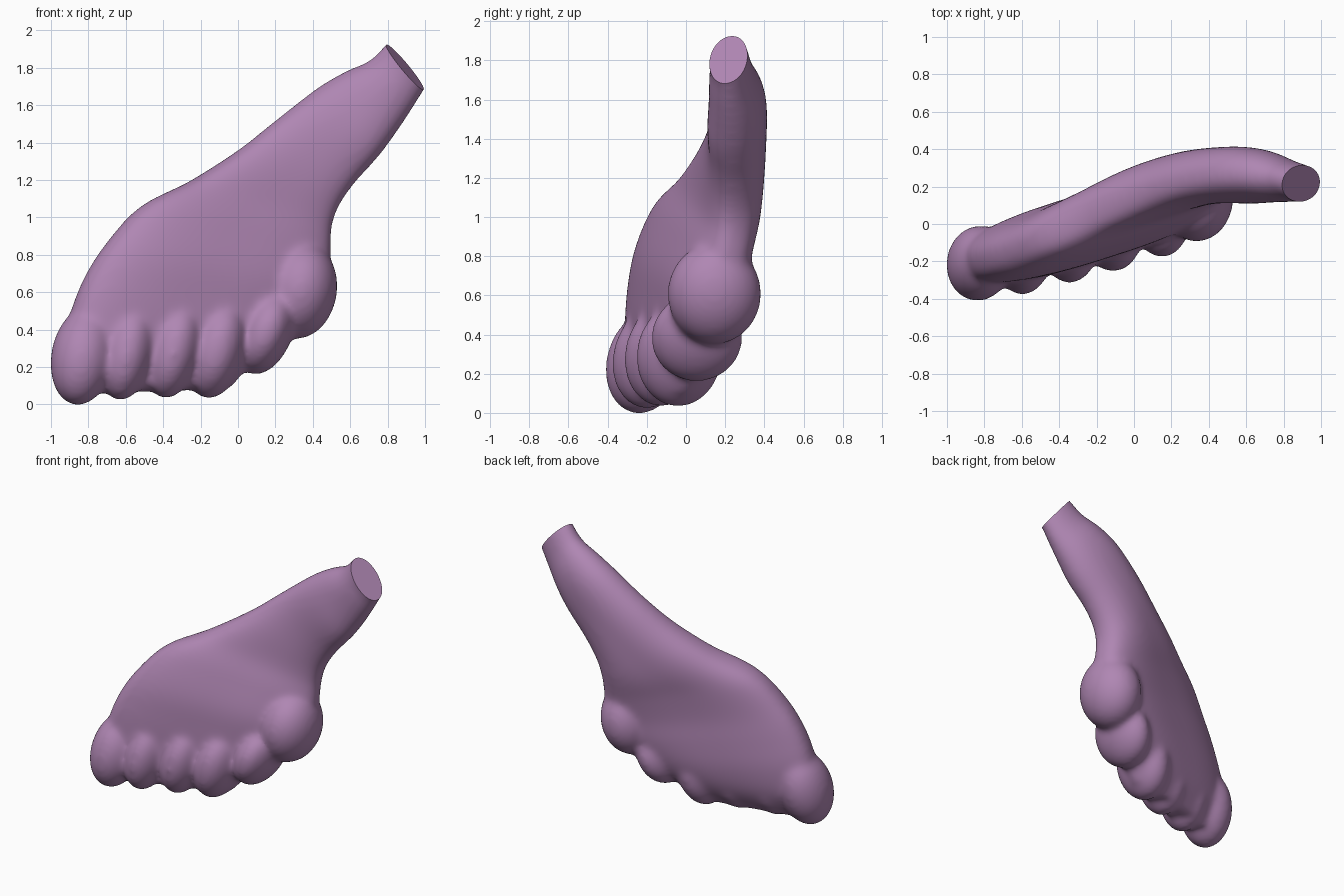
import bpy, bmesh, math
from mathutils import Vector, Matrix

if "Cube" in bpy.data.objects:
    bpy.data.objects.remove(bpy.data.objects["Cube"])

mat = bpy.data.materials.new("soft purple")
mat.diffuse_color = (0.43, 0.24, 0.45, 1)
mat.use_nodes = True
mat.node_tree.nodes["Principled BSDF"].inputs["Base Color"].default_value = mat.diffuse_color

# Body stations from stem end to toes: left edge, right edge, half thickness, backward bow
STATIONS = [
    ((0.89, 0.19, 2.04), (1.08, 0.17, 1.80), 0.10, 0),
    ((0.79, 0.23, 1.93), (0.995, 0.205, 1.68), 0.10, 0),
    ((0.70, 0.255, 1.84), (0.925, 0.21, 1.57), 0.115, 0),
    ((0.58, 0.275, 1.785), (0.835, 0.215, 1.44), 0.137, 0.01),
    ((0.42, 0.275, 1.69), (0.745, 0.22, 1.32), 0.15, 0.015),
    ((0.20, 0.22, 1.52), (0.62, 0.245, 1.18), 0.15, 0.025),
    ((0.00, 0.14, 1.36), (0.53, 0.26, 1.05), 0.155, 0.03),
    ((-0.25, 0.035, 1.20), (0.49, 0.26, 0.93), 0.16, 0.03),
    ((-0.52, -0.09, 1.06), (0.485, 0.24, 0.78), 0.17, 0.015),
    ((-0.71, -0.17, 0.85), (0.46, 0.21, 0.62), 0.182, 0),
    ((-0.83, -0.205, 0.65), (0.39, 0.18, 0.49), 0.185, 0),
    ((-0.90, -0.215, 0.45), (0.23, 0.115, 0.35), 0.18, 0),
    ((-0.92, -0.225, 0.25), (0.08, 0.04, 0.23), 0.155, 0),
    ((-0.88, -0.24, 0.065), (-0.03, -0.02, 0.095), 0.085, 0),
]
# Toes: centre, radii, sideways lean and forward lean in degrees
TOES = [
    ((-0.83, -0.21, 0.26), (0.17, 0.197, 0.27), 10, -14),
    ((-0.59, -0.175, 0.285), (0.14, 0.20, 0.27), 12, -12),
    ((-0.34, -0.11, 0.295), (0.14, 0.205, 0.27), 14, -8),
    ((-0.11, -0.035, 0.295), (0.15, 0.22, 0.27), 15, -4),
    ((0.15, 0.055, 0.385), (0.14, 0.235, 0.235), 22, 0),
    ((0.335, 0.145, 0.61), (0.195, 0.24, 0.26), 10, 0),
]


def catmull(a, b, c, d, t):
    return 0.5 * (2 * b + (c - a) * t + (2 * a - 5 * b + 4 * c - d) * t * t
                  + (3 * b - 3 * c + d - a) * t ** 3)


# Smoothly interpolate the stations
pts = [(Vector(l), Vector(r), h, bow) for l, r, h, bow in STATIONS]
dense, STEPS = [], 5
for i in range(len(pts) - 1):
    q = [pts[max(0, min(len(pts) - 1, i + k))] for k in (-1, 0, 1, 2)]
    for s in range(STEPS):
        dense.append([catmull(*(p[k] for p in q), s / STEPS) for k in range(4)])
dense.append(list(pts[-1]))

# Loft the flattened body and stem
bm = bmesh.new()
SIDES = 64
rings = []
for i, (l, r, h, bow) in enumerate(dense):
    a, b = dense[max(0, i - 1)], dense[min(len(dense) - 1, i + 1)]
    tangent = (b[0] + b[1] - a[0] - a[1]).normalized()
    half = (r - l) / 2
    w = half.cross(tangent).normalized()
    p = 2 / (2 + min(0.8, max(0, half.length - 0.17) * 4))
    ring = []
    for k in range(SIDES):
        t = 2 * math.pi * k / SIDES
        c, s = math.cos(t), math.sin(t)
        ring.append(bm.verts.new((l + r) / 2
                    + half * math.copysign(abs(c) ** p, c)
                    + w * (h * math.copysign(abs(s) ** p, s) + bow * s * s)))
    rings.append(ring)
for a, b in zip(rings, rings[1:]):
    for k in range(SIDES):
        n = (k + 1) % SIDES
        bm.faces.new((a[k], a[n], b[n], b[k]))
bm.faces.new(rings[0])
bm.faces.new(rings[-1])
bmesh.ops.recalc_face_normals(bm, faces=bm.faces)

# Add the toes as leaning ellipsoids
for centre, radii, lean, forward in TOES:
    m = (Matrix.Translation(centre) @ Matrix.Rotation(math.radians(lean), 4, 'Y')
         @ Matrix.Rotation(math.radians(forward), 4, 'X')
         @ Matrix.Diagonal((*radii, 1)))
    bmesh.ops.create_uvsphere(bm, u_segments=48, v_segments=32, radius=1, matrix=m)

mesh = bpy.data.meshes.new("foot")
bm.to_mesh(mesh)
bm.free()
foot = bpy.data.objects.new("foot", mesh)
bpy.context.collection.objects.link(foot)

# Fuse everything into one soft skin
rm = foot.modifiers.new("fuse", 'REMESH')
rm.mode = 'VOXEL'
rm.voxel_size = 0.015
sm = foot.modifiers.new("soften", 'SMOOTH')
sm.factor = 0.5
sm.iterations = 34
deps = bpy.context.evaluated_depsgraph_get()
fused = bpy.data.meshes.new_from_object(foot.evaluated_get(deps))
foot.modifiers.clear()
foot.data = fused

# Cut the stem end flat
l, r = pts[1][:2]
span = r - l
axis = pts[0][0] + pts[0][1] - pts[2][0] - pts[2][1]
normal = (axis - span * axis.dot(span) / span.length_squared).normalized()
bm = bmesh.new()
bm.from_mesh(fused)
cut = bmesh.ops.bisect_plane(bm, geom=bm.verts[:] + bm.edges[:] + bm.faces[:],
                             plane_co=(l + r) / 2, plane_no=normal, clear_outer=True)
edges = [e for e in cut['geom_cut'] if isinstance(e, bmesh.types.BMEdge)]
bmesh.ops.holes_fill(bm, edges=edges, sides=0)
bmesh.ops.recalc_face_normals(bm, faces=bm.faces)
# Stand it on the ground
low = min(v.co.z for v in bm.verts)
bmesh.ops.translate(bm, verts=bm.verts, vec=(0, 0, -low))
bm.to_mesh(fused)
bm.free()

fused.materials.clear()
fused.materials.append(mat)
bpy.context.view_layer.objects.active = foot
foot.select_set(True)
bpy.ops.object.shade_smooth_by_angle(angle=math.radians(55))
